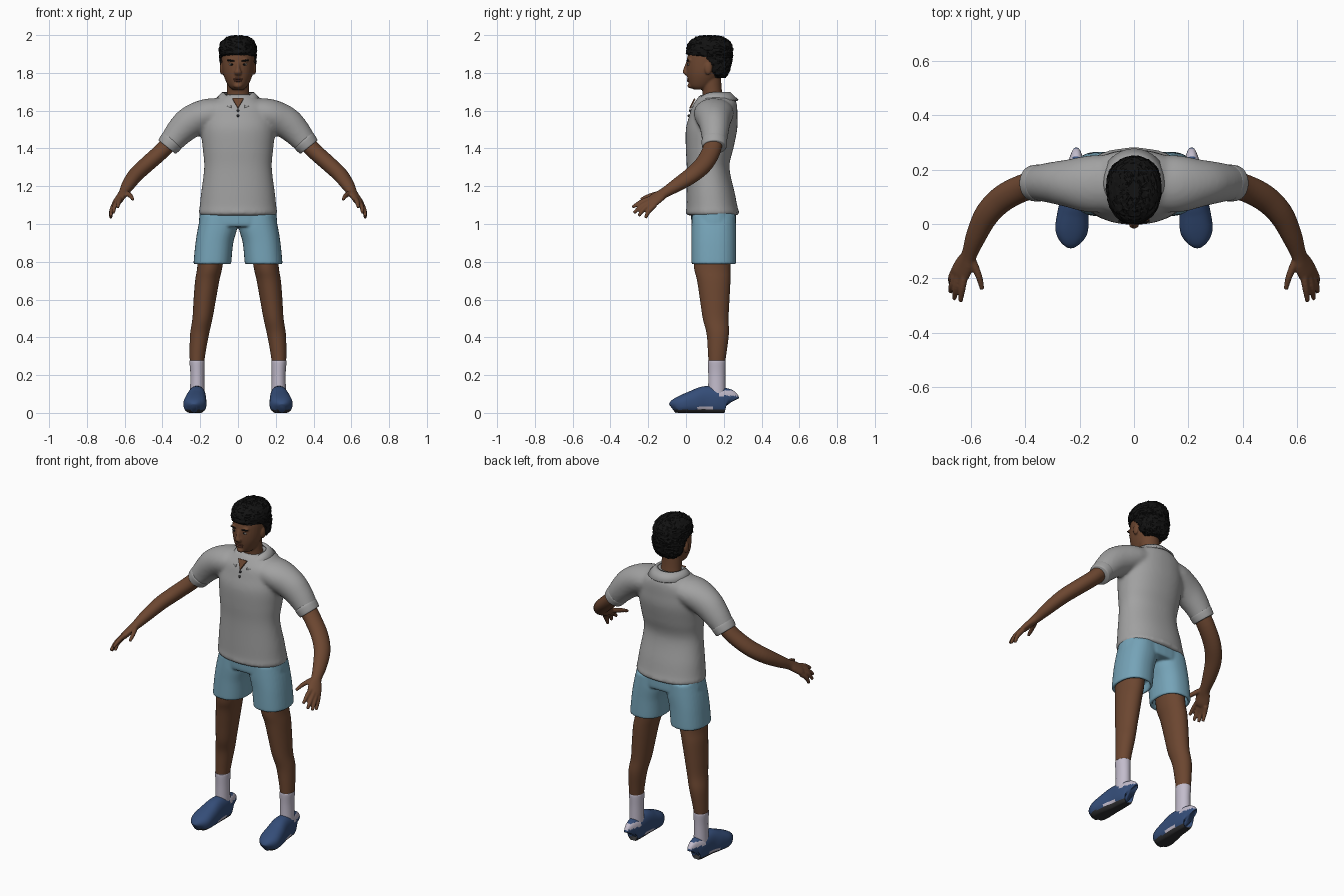
import bpy, bmesh, math, random
from mathutils import Vector, Matrix

random.seed(4)
if "Cube" in bpy.data.objects:
    bpy.data.objects.remove(bpy.data.objects["Cube"])


def material(name, colour):
    mat = bpy.data.materials.new(name)
    mat.use_nodes = True
    mat.diffuse_color = (*colour, 1)
    mat.node_tree.nodes["Principled BSDF"].inputs["Base Color"].default_value = (*colour, 1)
    return mat


SKIN = material("brown skin", (.15, .062, .03))
HAIR = material("black hair", (.006, .006, .006))
SHIRT = material("grey cloth", (.36, .36, .36))
SHORTS = material("light blue cloth", (.18, .37, .48))
SOCK = material("pale lilac sock", (.54, .5, .6))
SHOE = material("navy shoe", (.035, .075, .19))
SOLE = material("dark sole", (.03, .03, .032))
LIP = material("dark lips", (.13, .045, .028))
EYE = material("eye white", (.4, .37, .34))


def spline(rows, steps):
    """Smooth interpolation of section rows."""
    out = []
    for i in range(len(rows) - 1):
        p = [rows[max(0, min(len(rows) - 1, i + k))] for k in (-1, 0, 1, 2)]
        for s in range(steps):
            t = s / steps
            out.append([b + .5 * t * (c - a + t * (2 * a - 5 * b + 4 * c - d + t * (3 * (b - c) + d - a)))
                        for a, b, c, d in zip(*p)])
    return out + [list(rows[-1])]


def loft(bm, rows, ref=None, power=2.0, segs=32, steps=5):
    """Closed skin over rows of x, y, z and two radii; level rings unless ref is given."""
    rows = spline(rows, steps)
    points = [Vector(r[:3]) for r in rows]
    rings = []
    for i, r in enumerate(rows):
        u, v = Vector((1, 0, 0)), Vector((0, 1, 0))
        if ref:
            t = (points[min(i + 1, len(points) - 1)] - points[max(i - 1, 0)]).normalized()
            u = Vector(ref)
            u = (u - t * u.dot(t)).normalized()
            v = t.cross(u)
        ring = []
        for k in range(segs):
            c, s = math.cos(math.tau * k / segs), math.sin(math.tau * k / segs)
            c, s = (math.copysign(abs(w) ** (2 / power), w) for w in (c, s))
            ring.append(bm.verts.new(points[i] + u * c * r[3] + v * s * r[4]))
        rings.append(ring)
    for a, b in zip(rings, rings[1:]):
        for k in range(segs):
            n = (k + 1) % segs
            bm.faces.new((a[k], a[n], b[n], b[k]))
    bm.faces.new(rings[0])
    bm.faces.new(rings[-1])


def stack(rows):
    """Centred level sections from z, y, half width and half depth."""
    return [(0, y, z, a, b) for z, y, a, b in rows]


def ball(bm, centre, radii, turn=0):
    m = Matrix.Translation(centre) @ Matrix.Rotation(turn, 4, 'Y') @ Matrix.Diagonal((*radii, 1))
    bmesh.ops.create_uvsphere(bm, u_segments=20, v_segments=12, radius=1, matrix=m)


def finish(bm, name, *mats, voxel=0, smooth=4, mirror=False, flat=False):
    bmesh.ops.recalc_face_normals(bm, faces=bm.faces)
    for f in bm.faces:
        f.smooth = not flat
    mesh = bpy.data.meshes.new(name)
    bm.to_mesh(mesh)
    bm.free()
    ob = bpy.data.objects.new(name, mesh)
    bpy.context.collection.objects.link(ob)
    for m in mats:
        mesh.materials.append(m)
    if voxel:
        mod = ob.modifiers.new("fuse", 'REMESH')
        mod.mode, mod.voxel_size, mod.use_smooth_shade = 'VOXEL', voxel, True
        mod = ob.modifiers.new("soften", 'SMOOTH')
        mod.factor, mod.iterations = .5, smooth
    if mirror:
        ob.modifiers.new("both sides", 'MIRROR').use_mirror_merge = False
    return ob


# Head, nose, ears and neck
bm = bmesh.new()
loft(bm, stack([(1.712, .075, .03, .035), (1.728, .08, .048, .06), (1.76, .09, .066, .08),
                (1.8, .1, .08, .096), (1.85, .11, .086, .107), (1.9, .118, .086, .107),
                (1.95, .128, .075, .09), (1.98, .13, .03, .04)]))
loft(bm, stack([(1.62, .15, .07, .06), (1.69, .14, .059, .052), (1.78, .13, .057, .055)]))
loft(bm, [(0, .012, 1.862, .009, .01), (0, .001, 1.825, .011, .013),
          (0, -.002, 1.802, .019, .015), (0, .008, 1.786, .014, .009)])
ball(bm, (0, .025, 1.732), (.024, .018, .014))
for s in (1, -1):
    ball(bm, (s * .086, .118, 1.822), (.011, .02, .032))
    ball(bm, (s * .034, .018, 1.868), (.026, .011, .008))
finish(bm, "head", SKIN, voxel=.005, smooth=3)

# Face details
bm = bmesh.new()
ball(bm, (0, .013, 1.768), (.025, .009, .005))
ball(bm, (0, .013, 1.758), (.021, .009, .006))
finish(bm, "lips", LIP)
bm = bmesh.new()
ball(bm, (.034, .013, 1.845), (.014, .005, .0055))
finish(bm, "eye", EYE, mirror=True)
bm = bmesh.new()
ball(bm, (.033, .009, 1.845), (.006, .004, .0055))
finish(bm, "pupil", HAIR, mirror=True)
bm = bmesh.new()
ball(bm, (.036, .011, 1.865), (.022, .008, .0045), -.12)
finish(bm, "eyebrow", HAIR, mirror=True)

# Short curly hair
bm = bmesh.new()
loft(bm, stack([(1.775, .172, .055, .035), (1.8, .172, .083, .055), (1.845, .168, .094, .072),
                (1.88, .153, .098, .094), (1.897, .127, .098, .121), (1.93, .125, .1, .123),
                (1.965, .125, .088, .108), (1.988, .125, .058, .075), (1.997, .125, .02, .03)]),
     segs=48, power=2.1)
for v in bm.verts:
    v.co += Vector([random.uniform(-.004, .004) for _ in range(3)])
finish(bm, "hair", HAIR, flat=True)

# Shirt body and sleeves fused into one cloth
bm = bmesh.new()
loft(bm, stack([(1.045, .14, .2, .135), (1.062, .14, .209, .142), (1.085, .138, .204, .136),
                (1.16, .131, .196, .128), (1.3, .117, .179, .113), (1.4, .125, .187, .126),
                (1.5, .135, .196, .136), (1.57, .144, .19, .128), (1.62, .151, .175, .12),
                (1.655, .158, .13, .105), (1.685, .155, .085, .08)]), power=2.2, segs=48)
for s in (1, -1):
    loft(bm, [(s * x, y, z, a, b) for x, y, z, a, b in (
        (.06, .15, 1.6, .1, .065), (.16, .147, 1.582, .105, .082), (.25, .15, 1.54, .086, .085),
        (.31, .152, 1.487, .074, .075), (.365, .15, 1.42, .063, .06))], ref=(0, 1, 0))
finish(bm, "shirt", SHIRT, voxel=.01, smooth=8)

bm = bmesh.new()
loft(bm, [(.345, .15, 1.445, .064, .06), (.352, .15, 1.437, .068, .064),
          (.372, .15, 1.412, .065, .06), (.376, .15, 1.407, .06, .055)], ref=(0, 1, 0))
finish(bm, "sleeve_cuff", SHIRT, mirror=True)

# Folded collar, open at the front
bm = bmesh.new()
previous = None
for k in range(41):
    t = (k / 20 - 1) * (math.pi - .3)
    s, c = math.sin(t), math.cos(t)
    front = max(0, -c)
    row = [bm.verts.new(p) for p in (
        (.072 * s, .145 + .07 * c, 1.695 - .04 * front ** 2),
        (.085 * s, .147 + .088 * c, 1.698 - .04 * front ** 2),
        (.122 * s, .15 + .127 * c, 1.658 - .045 * front ** 2))]
    if previous:
        for a in (0, 1):
            bm.faces.new((previous[a], row[a], row[a + 1], previous[a + 1]))
    previous = row
collar = finish(bm, "collar", SHIRT)
collar.modifiers.new("thickness", 'SOLIDIFY').thickness = .008

# Open neck and buttons
bm = bmesh.new()
bm.faces.new([bm.verts.new(p) for p in ((-.03, .047, 1.664), (0, .021, 1.612), (.03, .047, 1.664))])
throat = finish(bm, "open_neck", SKIN, flat=True)
mod = throat.modifiers.new("thickness", 'SOLIDIFY')
mod.thickness, mod.offset = .009, 0
bm = bmesh.new()
for z, y in ((1.6, .021), (1.573, .014)):
    ball(bm, (0, y, z), (.007, .006, .007))
finish(bm, "buttons", SOLE)

# Arms with hands
bm = bmesh.new()
ACROSS = (.7, .5, -.5)
loft(bm, [(.33, .15, 1.465, .05, .045), (.4, .135, 1.39, .05, .043), (.48, .095, 1.318, .05, .042),
          (.54, .035, 1.262, .047, .04), (.58, -.045, 1.208, .039, .034),
          (.605, -.113, 1.166, .03, .025), (.62, -.145, 1.145, .038, .021),
          (.637, -.178, 1.12, .041, .019), (.645, -.195, 1.108, .034, .014)], ref=ACROSS)
fingers = (((.595, -.13, 1.165), (.57, -.19, 1.15), (.557, -.24, 1.13)),
           ((.62, -.175, 1.138), (.63, -.235, 1.118), (.637, -.284, 1.088)),
           ((.638, -.18, 1.123), (.653, -.235, 1.095), (.66, -.276, 1.058)),
           ((.648, -.175, 1.11), (.667, -.222, 1.08), (.673, -.25, 1.042)),
           ((.655, -.165, 1.1), (.67, -.195, 1.07), (.674, -.215, 1.032)))
for finger in fingers:
    loft(bm, [(*p, r, r) for p, r in zip(finger, (.0145, .0125, .0085))], ref=ACROSS, segs=16)
finish(bm, "arm", SKIN, voxel=.005, smooth=3, mirror=True)

# Shorts with hollow leg openings
bm = bmesh.new()
loft(bm, stack([(.985, .147, .19, .105), (1.0, .147, .208, .118), (1.09, .145, .198, .118)]), power=2.4)
for s in (1, -1):
    loft(bm, [(s * x, .147, z, a, b) for x, z, a, b in (
        (.1, 1.05, .095, .115), (.108, .98, .104, .118), (.125, .9, .1, .118), (.135, .8, .1, .118),
        (.135, .788, .097, .115), (.135, .79, .085, .103), (.135, .84, .083, .101))], power=2.3)
finish(bm, "shorts", SHORTS, voxel=.007, smooth=3)

# Legs
bm = bmesh.new()
loft(bm, [(.13, .14, 1.0, .075, .095), (.147, .138, .79, .067, .097), (.163, .147, .7, .064, .088),
          (.176, .152, .6, .059, .078), (.188, .157, .5, .053, .068), (.203, .168, .42, .05, .059),
          (.213, .166, .33, .043, .05), (.217, .163, .26, .037, .043), (.217, .163, .2, .03, .035)])
finish(bm, "leg", SKIN, mirror=True)

# Socks
bm = bmesh.new()
loft(bm, [(.217, .163, .275, .036, .042), (.217, .163, .27, .04, .047),
          (.215, .163, .2, .037, .045), (.216, .163, .09, .039, .046)])
finish(bm, "sock", SOCK, mirror=True)

# Shoes: flat sole, pale heel tab and side flash chosen by position
bm = bmesh.new()
profile = [(.212, .23, .1, .014), (.212, .218, .122, .032), (.215, .17, .13, .043), (.218, .1, .135, .049),
           (.224, .04, .113, .057), (.229, -.02, .088, .06), (.232, -.055, .068, .045), (.233, -.072, .045, .016)]
loft(bm, [(x, y, top / 2, a, top / 2 + .006) for x, y, top, a in profile],
     ref=(1, 0, 0), power=2.4, segs=48, steps=8)
for v in bm.verts:
    v.co.z = max(v.co.z, 0)
for f in bm.faces:
    c = f.calc_center_median()
    if c.z < .017:
        f.material_index = 1
    elif (c.y > .175 and .09 < c.z < .118) or (c.z < .034 and .06 < c.y < .14):
        f.material_index = 2
finish(bm, "shoe", SHOE, SOLE, SOCK, mirror=True)
